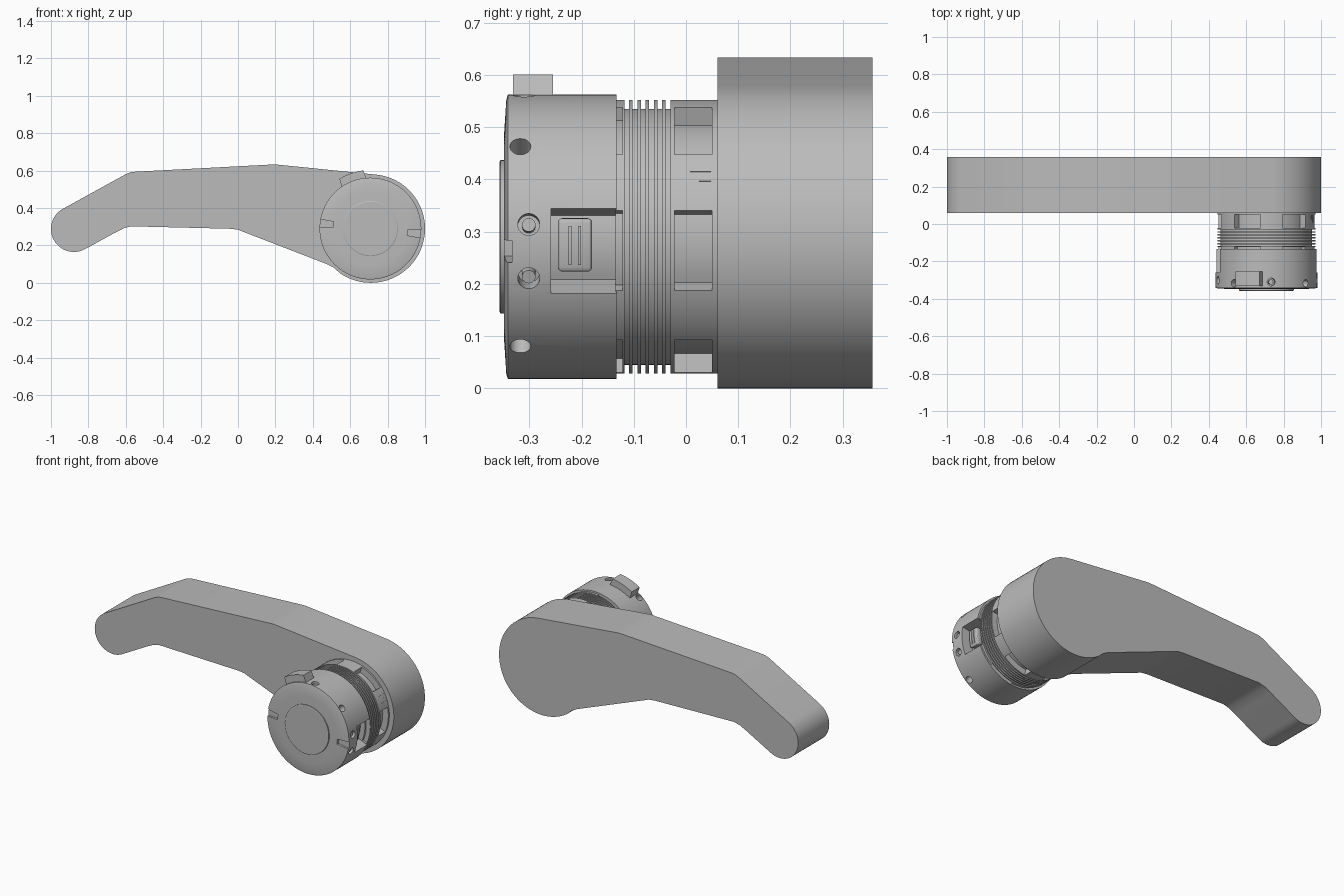
import bpy
import bmesh
from math import sin, cos, radians
from mathutils import Matrix

CX, CZ = 0.708, 0.29      # hub axis, running along y

cube = bpy.data.objects.get("Cube")
if cube:
    bpy.data.objects.remove(cube, do_unlink=True)

grey = bpy.data.materials.new("plain_grey")
grey.use_nodes = True
grey.diffuse_color = (0.5, 0.5, 0.5, 1)
grey.node_tree.nodes["Principled BSDF"].inputs["Base Color"].default_value = (0.5, 0.5, 0.5, 1)


def polar(r, deg, y):
    return (CX + r * cos(radians(deg)), y, CZ + r * sin(radians(deg)))


def finish(name, bm):
    bmesh.ops.recalc_face_normals(bm, faces=bm.faces)
    mesh = bpy.data.meshes.new(name)
    bm.to_mesh(mesh)
    bm.free()
    mesh.materials.append(grey)
    obj = bpy.data.objects.new(name, mesh)
    bpy.context.collection.objects.link(obj)
    return obj


def loft(name, rings):
    """Skin a list of equal closed rings and cap both ends."""
    bm = bmesh.new()
    loops = [[bm.verts.new(p) for p in ring] for ring in rings]
    n = len(loops[0])
    for a, b in zip(loops, loops[1:]):
        for i in range(n):
            j = (i + 1) % n
            bm.faces.new((a[i], a[j], b[j], b[i]))
    bm.faces.new(loops[0])
    bm.faces.new(loops[-1])
    return finish(name, bm)


def lathe(name, profile, steps=96):
    return loft(name, [[polar(r, 360 * i / steps, y) for i in range(steps)] for r, y in profile])


def arc_block(name, r0, r1, a0, a1, y0, y1, taper=0, steps=10):
    rings = []
    for i in range(steps + 1):
        t = i / steps
        inner = a0 + (a1 - a0) * t
        outer = a0 + taper + (a1 - a0 - 2 * taper) * t
        rings.append([polar(r0, inner, y0), polar(r1, outer, y0),
                      polar(r1, outer, y1), polar(r0, inner, y1)])
    return loft(name, rings)


def radial_pin(name, deg, y, radius, r0, r1):
    bm = bmesh.new()
    turn = Matrix.Rotation(radians(90 - deg), 4, 'Y')
    bmesh.ops.create_cone(bm, cap_ends=True, segments=24, radius1=radius, radius2=radius,
                          depth=r1 - r0,
                          matrix=Matrix.Translation(polar((r0 + r1) / 2, deg, y)) @ turn)
    return finish(name, bm)


def bake(obj):
    graph = bpy.context.evaluated_depsgraph_get()
    mesh = bpy.data.meshes.new_from_object(obj.evaluated_get(graph))
    obj.modifiers.clear()
    obj.data = mesh


def carve(obj, cutters):
    for cutter in cutters:
        mod = obj.modifiers.new("cut", 'BOOLEAN')
        mod.operation = 'DIFFERENCE'
        mod.solver = 'EXACT'
        mod.object = cutter
        bpy.context.view_layer.update()
        bake(obj)
        bpy.data.objects.remove(cutter, do_unlink=True)


def arc(cx, cz, r, a0, a1, steps):
    angles = [radians(a0 + (a1 - a0) * i / steps) for i in range(steps + 1)]
    return [(cx + r * cos(a), cz + r * sin(a)) for a in angles]


parts = []

# Lever handle: one extruded outline
outline = arc(-0.877, 0.288, 0.123, 117, 300, 24)
outline += [(-0.65, 0.272), (-0.61, 0.292), (-0.57, 0.302), (-0.04, 0.289),
            (0.0, 0.284), (0.03, 0.272), (0.48, 0.098), (0.515, 0.079)]
outline += arc(0.71, 0.29, 0.29, 235, 444, 48)
outline += [(0.23, 0.63), (0.2, 0.633), (0.17, 0.632),
            (-0.55, 0.594), (-0.575, 0.591), (-0.6, 0.581)]
parts.append(loft("lever_handle", [[(x, y, z) for x, z in outline] for y in (0.06, 0.357)]))

# Ribbed neck with a flange at each end
neck_profile = [(0.262, -0.135), (0.262, -0.118), (0.245, -0.118)]
for i in range(5):
    y = -0.109 + i * 0.0158
    neck_profile += [(0.245, y), (0.262, y), (0.262, y + 0.007), (0.245, y + 0.007)]
neck_profile += [(0.245, -0.03), (0.262, -0.03), (0.262, 0.062)]
neck = lathe("ribbed_neck", neck_profile)
cutters = []
for k in range(6):
    mid = -6 + 60 * k
    cutters.append(arc_block("window_cutter", 0.225, 0.3, mid - 17, mid + 17, -0.022, 0.05))
    cutters.append(arc_block("notch_cutter", 0.235, 0.3, mid - 17, mid + 17, -0.15, -0.122))
carve(neck, cutters)
parts.append(neck)

# Index lines on the rear flange
for deg, y0 in ((28.5, 0.008), (19.5, 0.008), (24, 0.025)):
    parts.append(arc_block("index_line", 0.26, 0.2635, deg - 0.2, deg + 0.2, y0, 0.048, steps=1))

# Hub body with a slightly domed front
hub = lathe("hub_body", [(0.2, -0.348), (0.262, -0.344), (0.272, -0.341), (0.272, -0.133)])
cutters = []
for side in (0, 180):
    cutters.append(arc_block("pocket_cutter", 0.205, 0.3, side - 23.5, side + 11.5, -0.258, -0.12))
    cutters.append(arc_block("slot_cutter", 0.2, 0.3, side - 10.5, side - 1.5, -0.37, -0.333, steps=2))
    for deg in (5, -17):
        cutters.append(radial_pin("screw_hole_cutter", side + deg, -0.301, 0.021, 0.23, 0.3))
    for deg in (39.5, -50.5):
        cutters.append(radial_pin("hole_cutter", side + deg, -0.317, 0.02, 0.22, 0.3))
cutters.append(radial_pin("top_hole_cutter", 84.7, -0.31, 0.021, 0.23, 0.3))
carve(hub, cutters)
parts.append(hub)

# Screws and pocket latches on both sides
for side in (0, 180):
    for deg in (5, -17):
        parts.append(radial_pin("screw", side + deg, -0.301, 0.013, 0.22, 0.262))
    latch = arc_block("pocket_latch", 0.2, 0.235, side - 17, side + 9, -0.245, -0.18)
    bevel = latch.modifiers.new("round", 'BEVEL')
    bevel.width = 0.008
    bevel.segments = 3
    bevel.limit_method = 'ANGLE'
    bpy.context.view_layer.update()
    bake(latch)
    parts.append(latch)
    for y in (-0.222, -0.204):
        parts.append(arc_block("latch_rib", 0.23, 0.239, side - 13, side + 5, y - 0.003, y + 0.003))
parts.append(radial_pin("top_screw", 84.7, -0.31, 0.013, 0.22, 0.262))

# Raised stop tab and round front cap
parts.append(arc_block("stop_tab", 0.262, 0.313, 94, 125, -0.331, -0.255, taper=3))
parts.append(lathe("front_cap", [(0.143, -0.357), (0.147, -0.355), (0.147, -0.33)]))

# Smooth curved walls, keep edges crisp
for obj in bpy.context.selected_objects:
    obj.select_set(False)
for obj in parts:
    obj.select_set(True)
bpy.context.view_layer.objects.active = parts[0]
bpy.ops.object.shade_smooth_by_angle(angle=radians(25))
